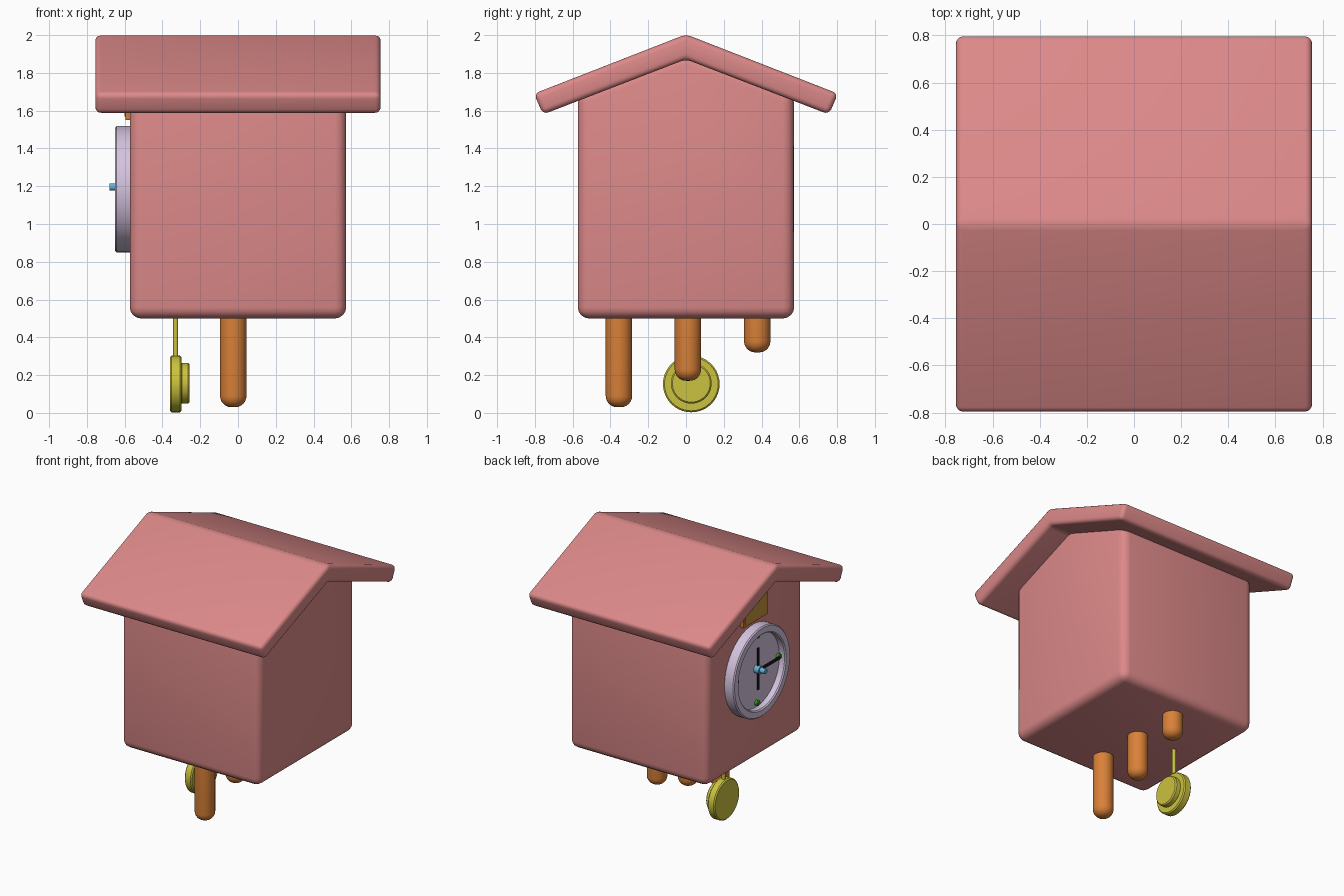
import bpy, bmesh, math
from mathutils import Matrix, Vector

if "Cube" in bpy.data.objects:
    bpy.data.objects.remove(bpy.data.objects["Cube"])


def material(name, rgb):
    m = bpy.data.materials.new(name)
    m.diffuse_color = (*rgb, 1)
    m.use_nodes = True
    m.node_tree.nodes["Principled BSDF"].inputs["Base Color"].default_value = m.diffuse_color
    return m


PINK = material("painted_wood", (0.72, 0.25, 0.25))
ORANGE = material("orange_wood", (0.70, 0.22, 0.04))
GOLD = material("gold", (0.60, 0.54, 0.05))
BRONZE = material("bronze", (0.55, 0.30, 0.05))
LILAC = material("lilac", (0.66, 0.55, 0.74))
BLACK = material("black", (0.01, 0.01, 0.01))
GREEN = material("green", (0.03, 0.35, 0.01))
BLUE = material("blue", (0.14, 0.45, 0.70))


def finish(bm, name, mat, loc=(0, 0, 0)):
    bmesh.ops.remove_doubles(bm, verts=bm.verts, dist=1e-5)
    bmesh.ops.recalc_face_normals(bm, faces=bm.faces)
    me = bpy.data.meshes.new(name)
    bm.to_mesh(me)
    bm.free()
    me.materials.append(mat)
    ob = bpy.data.objects.new(name, me)
    ob.location = loc
    bpy.context.collection.objects.link(ob)
    bpy.ops.object.select_all(action='DESELECT')
    ob.select_set(True)
    bpy.context.view_layer.objects.active = ob
    bpy.ops.object.shade_smooth_by_angle(angle=math.radians(35))
    return ob


def prism(name, outline, x0, x1, mat, bevel=0.0):
    """Extrude a (y, z) outline along x and round its edges."""
    bm = bmesh.new()
    face = bm.faces.new([bm.verts.new((x0, y, z)) for y, z in outline])
    ext = bmesh.ops.extrude_face_region(bm, geom=[face])
    verts = [g for g in ext["geom"] if isinstance(g, bmesh.types.BMVert)]
    bmesh.ops.translate(bm, verts=verts, vec=(x1 - x0, 0, 0))
    bmesh.ops.recalc_face_normals(bm, faces=bm.faces)
    if bevel:
        bmesh.ops.bevel(bm, geom=bm.edges[:], offset=bevel, segments=4,
                        profile=0.5, affect='EDGES', clamp_overlap=True)
    return finish(bm, name, mat)


def box(name, x0, x1, y0, y1, z0, z1, mat, bevel=0.0):
    return prism(name, [(y0, z0), (y1, z0), (y1, z1), (y0, z1)], x0, x1, mat, bevel)


def lathe(name, profile, loc, mat, along_x=False, steps=40):
    """Spin an (r, h) profile about z, or about -x for parts on the dial side."""
    bm = bmesh.new()
    verts = [bm.verts.new((r, 0, h)) for r, h in profile]
    edges = [bm.edges.new(p) for p in zip(verts, verts[1:])]
    bmesh.ops.spin(bm, geom=verts + edges, cent=(0, 0, 0), axis=(0, 0, 1),
                   angle=math.tau, steps=steps, use_duplicate=False)
    if along_x:
        bm.transform(Matrix.Rotation(-math.pi / 2, 4, 'Y'))
    return finish(bm, name, mat, loc)


def disc(r, h0, h1, b=0.008):
    """Bevelled disc profile."""
    return [(0, h0), (r - b, h0), (r, h0 + b), (r, h1 - b), (r - b, h1), (0, h1)]


# House body with gabled top
prism("house_body", [(-0.573, 0.5), (0.573, 0.5), (0.573, 1.69), (0, 1.91), (-0.573, 1.69)],
      -0.573, 0.573, PINK, 0.06)

# Folded roof
prism("roof", [(0, 2.004), (0.805, 1.69), (0.757, 1.58), (0, 1.872), (-0.757, 1.58), (-0.805, 1.69)],
      -0.755, 0.755, PINK, 0.03)

# Hanging weights with rounded ends
for i, (y, z) in enumerate([(-0.355, 0.03), (0.01, 0.17), (0.377, 0.32)]):
    arc = [(0.01 + 0.06 * math.sin(a), 0.06 - 0.06 * math.cos(a))
           for a in [k * math.pi / 12 for k in range(7)]]
    lathe(f"hanging_weight_{i + 1}", [(0, 0)] + arc + [(0.07, 0.56 - z), (0, 0.56 - z)],
          (-0.025, y, z), ORANGE)

# Pendulum
CY = 0.028
lathe("pendulum_rod", [(0, 0), (0.013, 0), (0.013, 0.36), (0, 0.36)], (-0.33, CY, 0.2), GOLD, steps=16)
lathe("pendulum_bob", disc(0.15, 0.30, 0.36), (0, CY, 0.153), GOLD, True)
lathe("pendulum_bob_back", disc(0.108, 0.257, 0.305), (0, CY, 0.157), GOLD, True)

# Dial: raised rim around a recessed face
CZ = 1.185
lathe("dial", [(0, 0.56), (0.335, 0.56), (0.335, 0.642), (0.327, 0.65), (0.283, 0.65),
               (0.275, 0.642), (0.275, 0.60), (0, 0.60)], (0, CY, CZ), LILAC, True, 64)

# Hour markers
for i in range(4):
    a = i * math.pi / 2
    lathe(f"hour_marker_{i + 1}", disc(0.02, 0.59, 0.625, 0.006),
          (0, CY + 0.252 * math.sin(a), CZ + 0.01 + 0.252 * math.cos(a)), GREEN, True, 16)

# Hands and hub
box("minute_hand", -0.622, -0.612, CY - 0.01, CY + 0.01, CZ - 0.14, CZ + 0.17, BLACK)
box("hour_hand", -0.632, -0.622, CY - 0.24, CY + 0.02, CZ, CZ + 0.02, BLACK)
lathe("hand_hub", [(0, 0.59), (0.03, 0.59), (0.03, 0.64), (0.019, 0.64), (0.019, 0.68), (0, 0.68)],
      (0, CY, CZ + 0.011), BLUE, True, 24)

# Little door above the dial
box("door_frame", -0.596, -0.56, CY - 0.145, CY + 0.145, 1.55, 1.80, ORANGE, 0.004)
box("door_panel", -0.600, -0.59, CY - 0.125, CY + 0.125, 1.57, 1.78, BRONZE)
